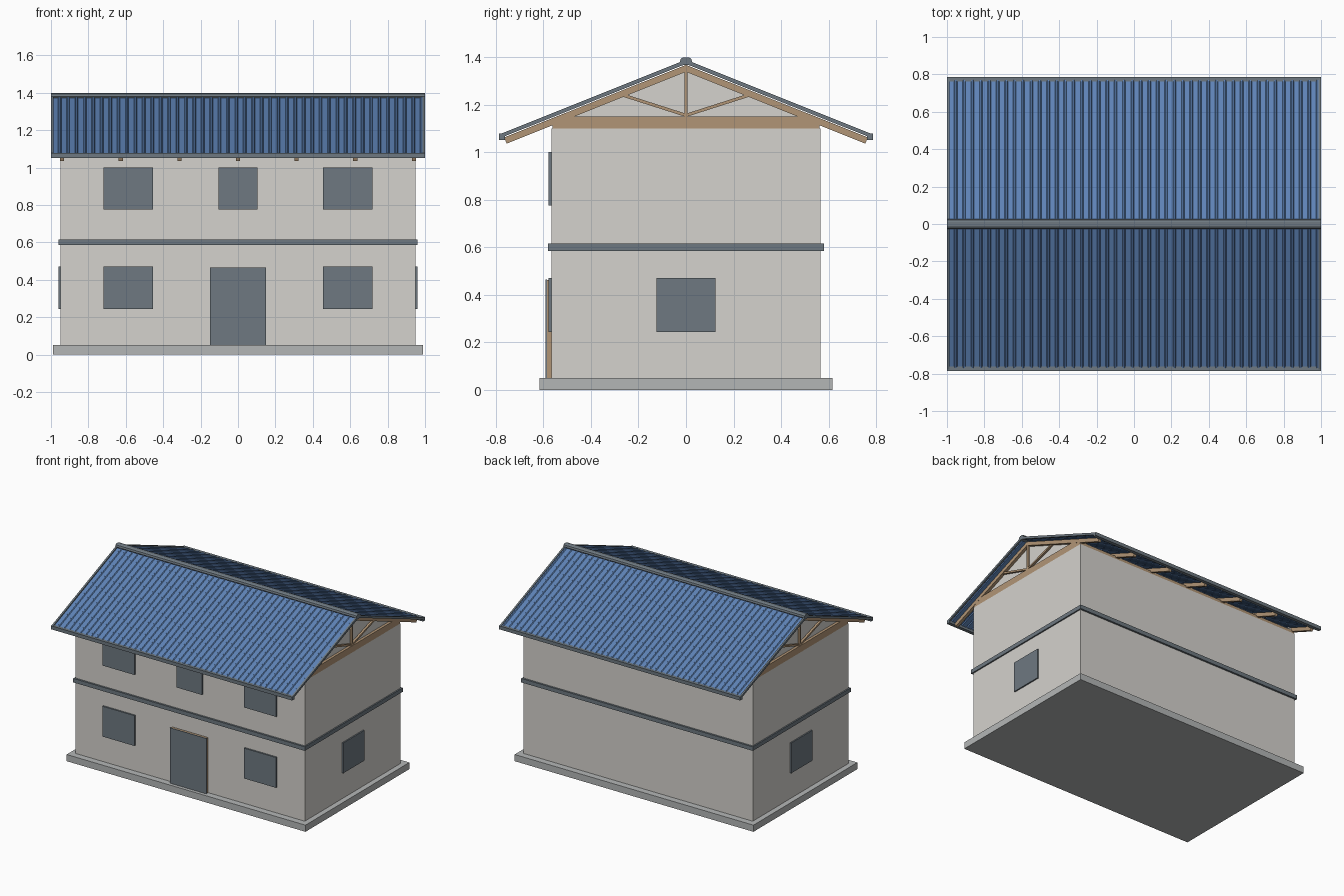
import bpy, bmesh
from mathutils import Vector

cube = bpy.data.objects.get("Cube")
if cube:
    bpy.data.objects.remove(cube, do_unlink=True)


def material(name, srgb):
    color = [c ** 2.2 for c in srgb] + [1]
    m = bpy.data.materials.new(name)
    m.use_nodes = True
    m.diffuse_color = color
    m.node_tree.nodes["Principled BSDF"].inputs["Base Color"].default_value = color
    return m


PLASTER = material("plaster", (0.83, 0.82, 0.80))
CONCRETE = material("concrete", (0.70, 0.71, 0.71))
SLATE = material("slate grey", (0.43, 0.47, 0.50))
BLUE = material("roof blue", (0.37, 0.51, 0.71))
TIMBER = material("timber", (0.69, 0.58, 0.46))


def finish(name, bm, mat):
    bmesh.ops.recalc_face_normals(bm, faces=bm.faces)
    mesh = bpy.data.meshes.new(name)
    bm.to_mesh(mesh)
    bm.free()
    mesh.materials.append(mat)
    obj = bpy.data.objects.new(name, mesh)
    bpy.context.collection.objects.link(obj)
    return obj


def box(name, x, y, z, mat):
    bm = bmesh.new()
    bmesh.ops.create_cube(bm, size=1)
    for v in bm.verts:
        v.co = [r[0] if c < 0 else r[1] for c, r in zip(v.co, (x, y, z))]
    return finish(name, bm, mat)


def add_prism(bm, outline, x0, x1):
    """Extrude a (y, z) outline along x."""
    face = bm.faces.new([bm.verts.new((x0, y, z)) for y, z in outline])
    moved = bmesh.ops.extrude_face_region(bm, geom=[face])["geom"]
    verts = [g for g in moved if isinstance(g, bmesh.types.BMVert)]
    bmesh.ops.translate(bm, verts=verts, vec=(x1 - x0, 0, 0))
    # extruding a loose face keeps the start cap, so both ends are closed


def prism(name, outline, x0, x1, mat):
    bm = bmesh.new()
    add_prism(bm, outline, x0, x1)
    return finish(name, bm, mat)


def bar(p, q, width):
    """Outline of a straight bar between two (y, z) points."""
    p, q = Vector(p), Vector(q)
    d = (q - p).normalized() * width / 2
    n = Vector((-d.y, d.x))
    return [p + n, q + n, q - n, p - n]


# Base, walls and floor band
box("foundation", (-0.99, 0.99), (-0.615, 0.615), (0, 0.05), CONCRETE)
box("walls", (-0.95, 0.95), (-0.566, 0.566), (0.05, 1.10), PLASTER)
box("floor_band", (-0.96, 0.96), (-0.58, 0.58), (0.585, 0.615), SLATE)

# Windows and door
LOW, HIGH = (0.243, 0.47), (0.775, 1.0)
for floor, z in (("lower", LOW), ("upper", HIGH)):
    for side, x in (("right", (-0.72, -0.455)), ("left", (0.455, 0.72))):
        box(f"{floor}_{side}_window", x, (-0.578, -0.56), z, SLATE)
box("upper_middle_window", (-0.105, 0.105), (-0.578, -0.56), HIGH, SLATE)
for side, x in (("left", (0.94, 0.96)), ("right", (-0.96, -0.94))):
    box(f"{side}_end_window", x, (-0.124, 0.124), LOW, SLATE)
box("door_core", (-0.148, 0.148), (-0.585, -0.56), (0.05, 0.463), TIMBER)
box("door_face", (-0.15, 0.15), (-0.59, -0.584), (0.05, 0.465), SLATE)

# Timber plates on top of the walls
for side, s in (("back", 1), ("front", -1)):
    box(f"{side}_wall_plate", (-0.95, 0.95), sorted((s * 0.54, s * 0.562)),
        (1.10, 1.124), TIMBER)
for side, s in (("left", 1), ("right", -1)):
    box(f"{side}_wall_plate", sorted((s * 0.925, s * 0.95)), (-0.54, 0.54),
        (1.10, 1.124), TIMBER)

# Roof trusses
TRUSSES = 7
for i in range(TRUSSES):
    x = -0.94 + 1.88 * i / (TRUSSES - 1)
    bm = bmesh.new()
    for s in (1, -1):
        rafter = [(0, 1.367), (0.765, 1.062), (0.754, 1.036), (0, 1.338)]
        add_prism(bm, [(s * y, z) for y, z in rafter], x - 0.011, x + 0.011)
        add_prism(bm, bar((0, 1.155), (s * 0.275, 1.243), 0.013), x - 0.008, x + 0.008)
    add_prism(bm, bar((0, 1.14), (0, 1.35), 0.013), x - 0.008, x + 0.008)
    add_prism(bm, [(-0.54, 1.124), (0.54, 1.124), (0.475, 1.15), (-0.475, 1.15)],
              x - 0.01, x + 0.01)
    finish(f"truss_{i + 1}", bm, TIMBER)

# Gable infill behind the end trusses
for side, s in (("left", 1), ("right", -1)):
    prism(f"{side}_gable_panel", [(-0.56, 1.10), (0.56, 1.10), (0.56, 1.14), (0, 1.364), (-0.56, 1.14)],
          s * 0.91, s * 0.925, PLASTER)

# Ribbed roof sheets: a rib profile swept from ridge to eave
RIBS = 44
pitch = 1.98 / RIBS
profile = []
for i in range(RIBS):
    x = -0.99 + i * pitch
    for offset, height in ((0, 0), (0.62, 0), (0.72, 0.006), (0.9, 0.006)):
        profile.append((x + offset * pitch, height))
profile.append((0.99, 0))
for side, s in (("back", 1), ("front", -1)):
    bm = bmesh.new()
    rows = [[bm.verts.new((x, s * y, z + h)) for x, h in profile]
            for y, z in ((0, 1.38), (0.775, 1.07))]
    for a, b, c, d in zip(rows[0], rows[0][1:], rows[1][1:], rows[1]):
        bm.faces.new((a, b, c, d))
    sheet = finish(f"{side}_roof_sheet", bm, BLUE)
    if sheet.data.polygons[0].normal.z < 0:
        sheet.data.flip_normals()
    thick = sheet.modifiers.new("thickness", "SOLIDIFY")
    thick.thickness = 0.006
    thick.offset = -1

    # Gutter and sloping edge trims
    box(f"{side}_gutter", (-1, 1), sorted((s * 0.762, s * 0.787)), (1.052, 1.078), SLATE)
    trim = [(0, 1.389), (0.785, 1.075), (0.78, 1.06), (0, 1.371)]
    for end, e in (("left", 1), ("right", -1)):
        prism(f"{side}_{end}_edge_trim", [(s * y, z) for y, z in trim],
              e * 0.987, e * 1.0, SLATE)

# Ridge cap
RIDGE = [(0.026, 1.38), (0.022, 1.393), (0.01, 1.399)]
LOWER = [(0.02, 1.372), (0.008, 1.366)]
right_half = LOWER[::-1] + RIDGE
ridge_outline = right_half + [(-y, z) for y, z in right_half[::-1]]
prism("ridge_cap", ridge_outline, -1, 1, SLATE)
